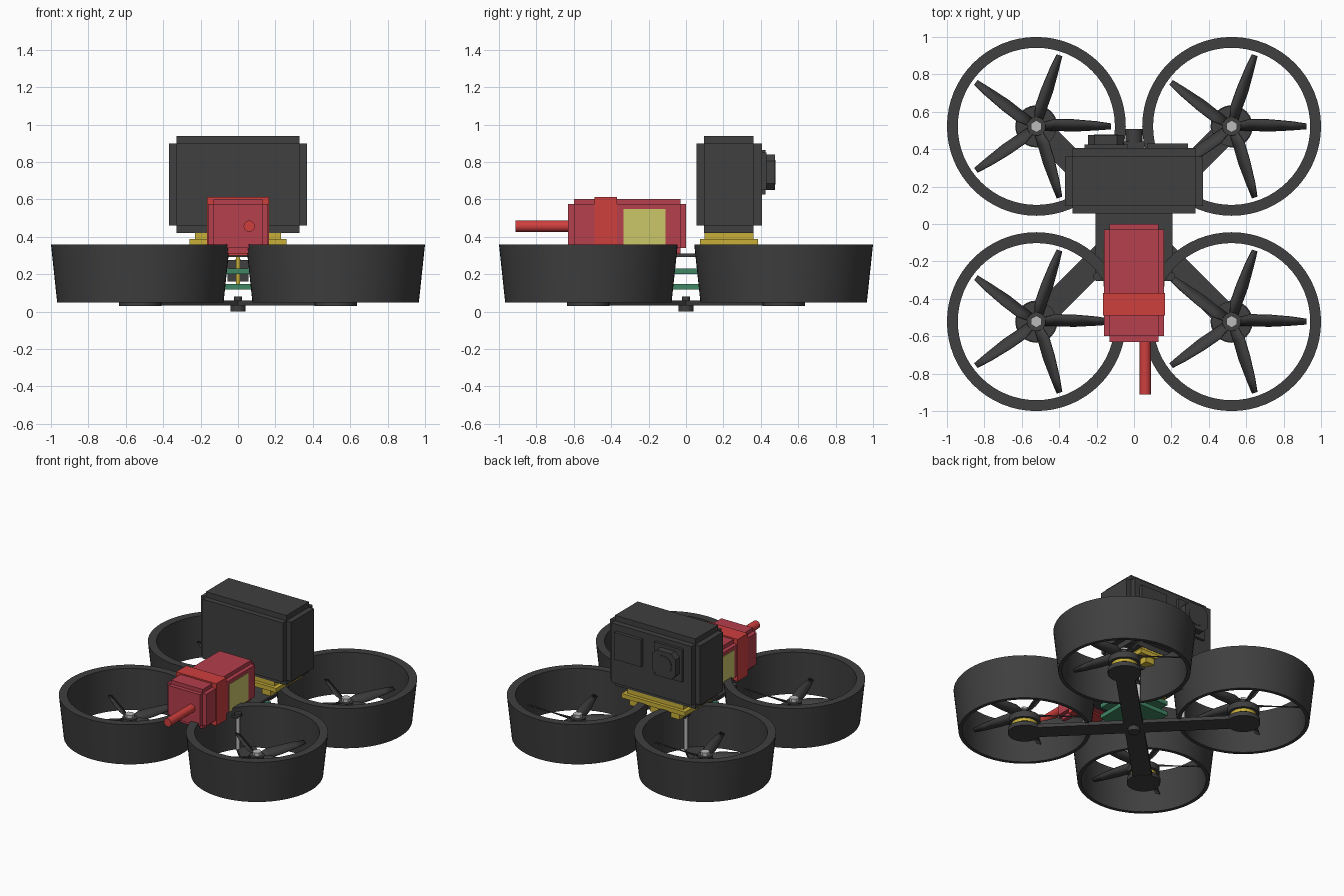
import bpy, bmesh, math
from mathutils import Matrix, Vector

cube = bpy.data.objects.get("Cube")
if cube:
    bpy.data.objects.remove(cube, do_unlink=True)


def material(name, r, g, b):
    m = bpy.data.materials.new(name)
    m.use_nodes = True
    m.diffuse_color = (r, g, b, 1)
    m.node_tree.nodes["Principled BSDF"].inputs["Base Color"].default_value = (r, g, b, 1)
    return m


DARK = material("charcoal", 0.05, 0.05, 0.05)
RED = material("battery red", 0.46, 0.05, 0.075)
STRAP = material("bright red", 0.62, 0.05, 0.048)
LABEL = material("pale yellow", 0.6, 0.57, 0.14)
YELLOW = material("mount yellow", 0.58, 0.43, 0.04)
GREEN = material("board green", 0.05, 0.24, 0.13)
METAL = material("light metal", 0.5, 0.5, 0.5)


def finish(name, bm, mat, smooth=False):
    bmesh.ops.recalc_face_normals(bm, faces=bm.faces)
    mesh = bpy.data.meshes.new(name)
    bm.to_mesh(mesh)
    bm.free()
    mesh.materials.append(mat)
    obj = bpy.data.objects.new(name, mesh)
    bpy.context.collection.objects.link(obj)
    if smooth:
        bpy.ops.object.select_all(action='DESELECT')
        obj.select_set(True)
        bpy.context.view_layer.objects.active = obj
        bpy.ops.object.shade_smooth_by_angle(angle=math.radians(35))
    return obj


def boxes(name, mat, *spans):
    """Each span is x0, x1, y0, y1, z0, z1."""
    bm = bmesh.new()
    for x0, x1, y0, y1, z0, z1 in spans:
        mid = Vector((x0 + x1, y0 + y1, z0 + z1)) / 2
        size = Matrix.Diagonal((x1 - x0, y1 - y0, z1 - z0, 1))
        bmesh.ops.create_cube(bm, size=1, matrix=Matrix.Translation(mid) @ size)
    return finish(name, bm, mat)


def cylinder(name, mat, base, radius, length, axis='Z', sides=24, smooth=True):
    turn = Matrix.Rotation(-math.pi / 2, 4, 'X') if axis == 'Y' else Matrix()
    bm = bmesh.new()
    bmesh.ops.create_cone(bm, cap_ends=True, segments=sides, radius1=radius, radius2=radius,
                          depth=length, matrix=Matrix.Translation(base) @ turn
                          @ Matrix.Translation((0, 0, length / 2)))
    return finish(name, bm, mat, smooth)


def duct(name, x, y):
    """Tapered ring made by turning a four point profile."""
    profile = [(0.42, 0.05), (0.445, 0.05), (0.478, 0.36), (0.42, 0.36)]
    bm = bmesh.new()
    n = 64
    rings = []
    for i in range(n):
        a = math.tau * i / n
        rings.append([bm.verts.new((x + r * math.cos(a), y + r * math.sin(a), z))
                      for r, z in profile])
    for i, ring in enumerate(rings):
        nxt = rings[(i + 1) % n]
        for k in range(4):
            j = (k + 1) % 4
            bm.faces.new((ring[k], nxt[k], nxt[j], ring[j]))
    finish(name, bm, DARK, True)


def propeller(name, x, y, z):
    """Five twisted blades: radius, leading edge, trailing edge, rise."""
    sections = [(0.03, 0.02, -0.02, 0.015), (0.1, 0.038, -0.022, 0.022),
                (0.2, 0.036, -0.026, 0.018), (0.32, 0.026, -0.02, 0.012),
                (0.4, 0.014, -0.014, 0.006)]
    bm = bmesh.new()
    for blade in range(5):
        spin = Matrix.Translation((x, y, z)) @ Matrix.Rotation(math.tau * blade / 5, 4, 'Z')
        pairs = [(bm.verts.new(spin @ Vector((r, lead, rise))),
                  bm.verts.new(spin @ Vector((r, trail, -rise))))
                 for r, lead, trail, rise in sections]
        for p, q in zip(pairs, pairs[1:]):
            bm.faces.new((p[0], p[1], q[1], q[0]))
    obj = finish(name, bm, DARK, True)
    thick = obj.modifiers.new("thickness", 'SOLIDIFY')
    thick.thickness = 0.008
    thick.offset = 0


# Four rotor units: duct, motor, propeller and supporting arm
SPAN = 0.522
for sx, side in ((-1, "right"), (1, "left")):
    for sy, end in ((-1, "front"), (1, "rear")):
        x, y = sx * SPAN, sy * SPAN
        tag = f"{end}_{side}"
        duct("duct_" + tag, x, y)
        arm = boxes("arm_" + tag, DARK, (0, SPAN * math.sqrt(2), -0.065, 0.065, 0.033, 0.06))
        arm.rotation_euler.z = math.atan2(sy, sx)
        cylinder("arm_end_" + tag, DARK, (x, y, 0.03), 0.113, 0.032)
        cylinder("motor_base_" + tag, DARK, (x, y, 0.06), 0.07, 0.02)
        cylinder("motor_coil_" + tag, YELLOW, (x, y, 0.078), 0.088, 0.024)
        cylinder("motor_bell_" + tag, DARK, (x, y, 0.1), 0.108, 0.045)
        cylinder("propeller_hub_" + tag, DARK, (x, y, 0.145), 0.05, 0.05)
        propeller("propeller_" + tag, x, y, 0.175)
        cylinder("propeller_nut_" + tag, METAL, (x, y, 0.19), 0.032, 0.03, sides=6, smooth=False)
        # Posts between the arms and the deck
        px, py = sx * 0.195, sy * 0.28
        cylinder("standoff_" + tag, METAL, (px, py, 0.055), 0.014, 0.245, sides=12)
        cylinder("deck_screw_" + tag, DARK, (px, py, 0.305), 0.024, 0.02, sides=12)

# Centre frame and electronics
cylinder("centre_screw_head", DARK, (0, 0, 0), 0.04, 0.036)
cylinder("centre_screw_shaft", DARK, (0, 0, 0.03), 0.021, 0.052)
boxes("deck_plate", DARK, (-0.205, 0.205, -0.305, 0.305, 0.293, 0.31))
for name, z in (("lower_board", 0.118), ("upper_board", 0.2)):
    boxes(name, GREEN, (-0.16, 0.16, -0.16, 0.16, z, z + 0.03))

# Small pilot camera under the rear of the deck
boxes("pilot_camera", DARK, (-0.055, 0.055, 0.335, 0.44, 0.16, 0.275))
cylinder("pilot_camera_lens", DARK, (0, 0.43, 0.235), 0.046, 0.078, 'Y')
boxes("rear_post", YELLOW, (-0.01, 0.01, 0.305, 0.325, 0.12, 0.32))

# Stepped camera mount
boxes("camera_mount", YELLOW,
      (-0.26, 0.26, 0.075, 0.385, 0.355, 0.387),
      (-0.23, 0.23, 0.1, 0.36, 0.387, 0.425),
      *[(x - 0.035, x + 0.035, 0.09, 0.37, 0.31, 0.36) for x in (-0.17, 0, 0.17)])

# Main camera: three crossing boxes give the stepped edges
boxes("camera_body", DARK,
      (-0.33, 0.33, 0.055, 0.405, 0.46, 0.9),
      (-0.37, 0.37, 0.095, 0.362, 0.46, 0.9),
      (-0.33, 0.33, 0.095, 0.362, 0.42, 0.94))
boxes("camera_screen", DARK, (0.07, 0.29, 0.4, 0.43, 0.65, 0.85))
boxes("lens_plate", DARK, (-0.265, -0.035, 0.4, 0.425, 0.625, 0.865))
lens = boxes("lens_housing", DARK, (-0.245, -0.055, 0.42, 0.475, 0.65, 0.84))
bevel = lens.modifiers.new("corner cuts", 'BEVEL')
bevel.width = 0.035
bevel.segments = 1
bm = bmesh.new()
bm.from_mesh(lens.data)
weights = bm.edges.layers.float.new("bevel_weight_edge")
for edge in bm.edges:
    along = edge.verts[0].co - edge.verts[1].co
    edge[weights] = 1.0 if abs(along.y) > 0.01 else 0.0
bm.to_mesh(lens.data)
bm.free()
bevel.limit_method = 'WEIGHT'
cylinder("lens_glass", DARK, (-0.15, 0.47, 0.745), 0.065, 0.009, 'Y')

# Battery with strap, side labels and power lead
boxes("battery", RED,
      (-0.16, 0.16, -0.6, -0.03, 0.34, 0.575),
      (-0.13, 0.13, -0.6, -0.03, 0.31, 0.603),
      (-0.13, 0.13, -0.63, 0, 0.34, 0.575))
boxes("battery_strap", STRAP, (-0.165, 0.165, -0.49, -0.37, 0.3, 0.613))
boxes("battery_labels", LABEL,
      *[(s * 0.161 - 0.003, s * 0.161 + 0.003, -0.335, -0.11, 0.345, 0.548) for s in (-1, 1)])
cylinder("power_lead", STRAP, (0.06, -0.912, 0.457), 0.03, 0.3, 'Y', 20)
